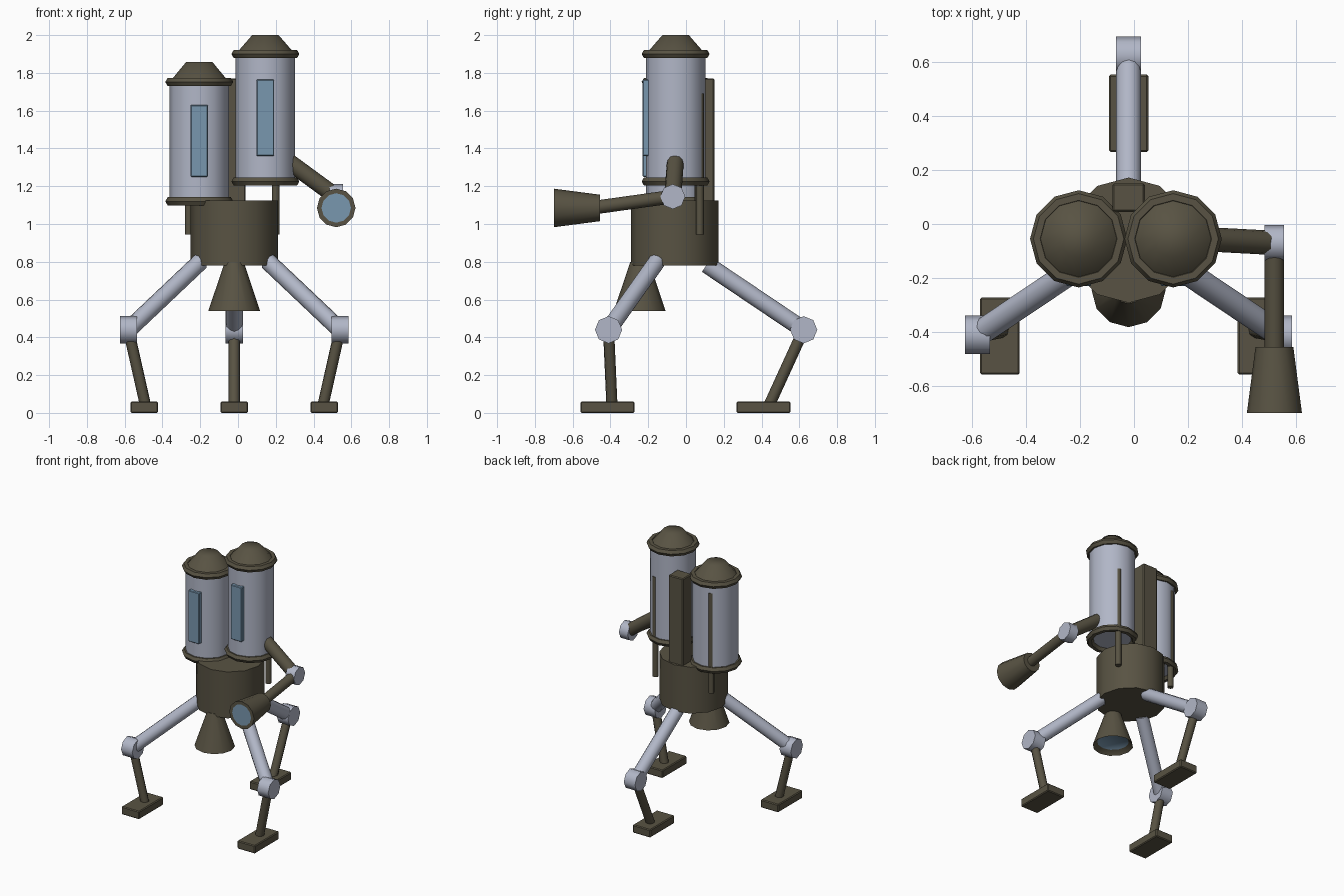
import bpy, bmesh, math
from mathutils import Vector, Matrix

if "Cube" in bpy.data.objects:
    bpy.data.objects.remove(bpy.data.objects["Cube"])


def material(name, rgb):
    m = bpy.data.materials.new(name)
    m.diffuse_color = (*rgb, 1)
    m.use_nodes = True
    m.node_tree.nodes["Principled BSDF"].inputs["Base Color"].default_value = m.diffuse_color
    return m


OLIVE = material("olive_metal", (0.098, 0.086, 0.056))
GREY = material("pale_grey_metal", (0.44, 0.47, 0.57))
BLUE = material("blue_glass", (0.19, 0.31, 0.43))
MID = -0.02  # x of the body's mirror plane
TANK_Y = -0.055


def finish(name, bm, mats, angle=50):
    me = bpy.data.meshes.new(name)
    bm.to_mesh(me)
    bm.free()
    ob = bpy.data.objects.new(name, me)
    bpy.context.collection.objects.link(ob)
    for m in mats:
        me.materials.append(m)
    bpy.ops.object.select_all(action='DESELECT')
    ob.select_set(True)
    bpy.context.view_layer.objects.active = ob
    bpy.ops.object.shade_smooth_by_angle(angle=math.radians(angle))
    return ob


def tube(name, a, b, r1, r2, mat, sides=12, lens=None, angle=50):
    """Cone or cylinder from a to b; lens=(rim, recess) insets a blue end at b."""
    a, b = Vector(a), Vector(b)
    axis = b - a
    bm = bmesh.new()
    bmesh.ops.create_cone(bm, cap_ends=True, segments=sides, radius1=r1,
                          radius2=r2, depth=axis.length)
    if lens:
        bm.faces.ensure_lookup_table()
        end = max(bm.faces, key=lambda f: f.calc_center_median().z)
        bmesh.ops.inset_region(bm, faces=[end], thickness=lens[0], depth=0)
        for v in end.verts:
            v.co.z -= lens[1]
        end.material_index = 1
    rot = axis.to_track_quat('Z', 'Y').to_matrix().to_4x4()
    bm.transform(Matrix.Translation((a + b) / 2) @ rot)
    return finish(name, bm, [mat, BLUE] if lens else [mat], angle)


def box(name, lo, hi, mat, bevel=0.006):
    lo, hi = Vector(lo), Vector(hi)
    bm = bmesh.new()
    bmesh.ops.create_cube(bm, size=1)
    bm.transform(Matrix.Translation((lo + hi) / 2) @ Matrix.Diagonal((*(hi - lo), 1)))
    bmesh.ops.bevel(bm, geom=bm.edges[:], offset=bevel, segments=1, affect='EDGES')
    return finish(name, bm, [mat], 30)


def ring(name, x, z):
    bpy.ops.mesh.primitive_torus_add(location=(x, TANK_Y, z), major_segments=12,
                                     minor_segments=6, major_radius=0.155,
                                     minor_radius=0.025)
    ob = bpy.context.object
    ob.name = name
    ob.data.materials.append(OLIVE)
    bpy.ops.object.shade_smooth_by_angle(angle=math.radians(50))


def joint(name, c, r, half):
    tube(name, (c[0] - half, c[1], c[2]), (c[0] + half, c[1], c[2]), r, r, GREY, 8)


# Body, rear spine and thruster
tube("body", (MID, -0.06, 0.78), (MID, -0.06, 1.125), 0.232, 0.232, OLIVE)
box("rear_spine", (MID - 0.06, 0.045, 1.10), (MID + 0.06, 0.15, 1.77), OLIVE)
tube("thruster", (MID, -0.245, 0.80), (MID, -0.245, 0.54), 0.05, 0.137, OLIVE,
     lens=(0.03, 0.03))

# Twin tanks: shell, rings, dome, window and back pipe
for side, x, z0, z1, top, w0, w1 in (("left", -0.205, 1.12, 1.752, 1.857, 1.25, 1.63),
                                     ("right", 0.145, 1.225, 1.9, 2.0, 1.36, 1.765)):
    s = -1 if side == "left" else 1
    tube(side + "_tank", (x, TANK_Y, z0), (x, TANK_Y, z1), 0.157, 0.157, GREY)
    ring(side + "_tank_lower_ring", x, z0)
    ring(side + "_tank_upper_ring", x, z1)
    tube(side + "_tank_dome", (x, TANK_Y, z1), (x, TANK_Y, top), 0.157, 0.07, OLIVE,
         angle=70)
    box(side + "_window", (x - 0.046, -0.23, w0), (x + 0.046, -0.17, w1), BLUE, 0.004)
    px = x + s * 0.055
    tube(side + "_back_pipe", (px, 0.073, 0.945), (px, 0.073, 1.69), 0.021, 0.021, OLIVE, 8)


# Legs: thigh, knee, shin and foot
def leg(name, hip, knee, ankle, foot):
    tube(name + "_thigh", hip, knee, 0.046, 0.046, GREY)
    joint(name + "_knee", knee, 0.072, 0.046)
    tube(name + "_shin", knee, ankle, 0.03, 0.03, OLIVE, 8)
    box(name + "_foot", (foot[0] - 0.073, foot[1] - 0.143, 0),
        (foot[0] + 0.073, foot[1] + 0.143, 0.06), OLIVE)


for name, s in (("front_left", -1), ("front_right", 1)):
    leg(name, (MID + s * 0.18, -0.155, 0.80), (MID + s * 0.56, -0.41, 0.44),
        (MID + s * 0.47, -0.392, 0.04), (MID + s * 0.477, -0.415))
leg("rear", (MID, 0.11, 0.785), (MID, 0.623, 0.44), (MID, 0.44, 0.04), (MID, 0.41))

# Lamp arm on the right tank
elbow = (0.52, -0.07, 1.145)
tube("upper_arm", (0.24, -0.055, 1.35), elbow, 0.045, 0.045, OLIVE)
joint("elbow", elbow, 0.066, 0.036)
tube("forearm", elbow, (0.52, -0.50, 1.085), 0.036, 0.036, OLIVE)
tube("lamp", (0.52, -0.455, 1.085), (0.52, -0.70, 1.085), 0.07, 0.102, OLIVE,
     lens=(0.024, 0.0))
